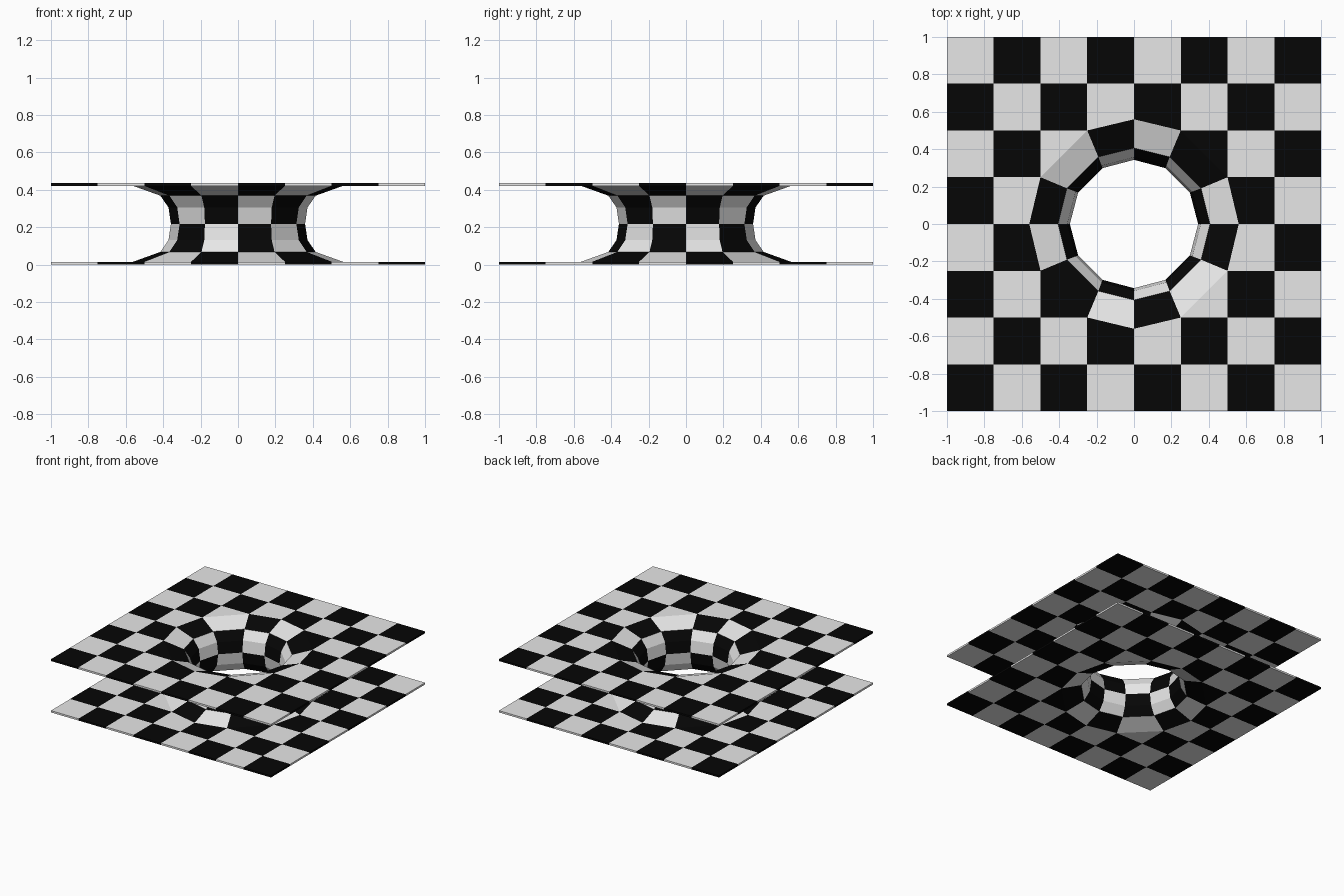
import bpy, bmesh, math

if "Cube" in bpy.data.objects:
    bpy.data.objects.remove(bpy.data.objects["Cube"])

HEIGHT, THICK, CELL = 0.437, 0.015, 0.25


def material(name, value):
    m = bpy.data.materials.new(name)
    m.diffuse_color = (value, value, value, 1)
    m.use_nodes = True
    m.node_tree.nodes["Principled BSDF"].inputs["Base Color"].default_value = m.diffuse_color
    return m


bm = bmesh.new()
# grid points (in cells from the centre) that form the rim of the round hole
RIM = [(2, 0), (2, 1), (1, 2), (0, 2), (-1, 2), (-2, 1),
       (-2, 0), (-2, -1), (-1, -2), (0, -2), (1, -2), (2, -1)]


def sheet(z, flip):
    """8 x 8 checkered sheet with a twelve-sided hole; returns the hole rim."""
    grid = {}
    for i in range(-4, 5):
        for j in range(-4, 5):
            if max(abs(i), abs(j)) < 2:
                continue
            # push the rim midpoints outward to round the hole
            s = 1.12 if (i, j) in RIM and i * j == 0 else 1.0
            grid[i, j] = bm.verts.new((i * CELL * s, j * CELL * s, z))
    for i in range(-4, 4):
        for j in range(-4, 4):
            # cells at the hole's corners become triangles
            corners = [(i, j), (i + 1, j), (i + 1, j + 1), (i, j + 1)]
            vs = [grid[c] for c in corners if c in grid]
            in_hole = -2 <= i < 2 and -2 <= j < 2
            if in_hole and not (i in (-2, 1) and j in (-2, 1)):
                continue
            f = bm.faces.new(vs)
            f.material_index = (i + j + flip) % 2
    return [grid[p] for p in RIM]


def ring(r, z, lean):
    """Twelve-sided ring of the throat, lean = angle of the side corners."""
    out = []
    for q in range(4):
        for a in (0, 90 - lean, lean):
            t = math.radians(q * 90 + a)
            out.append(bm.verts.new((r * math.cos(t), r * math.sin(t), z)))
    return out


# two sheets joined by the throat
top_rim = sheet(HEIGHT, 0)
bottom_rim = sheet(0, 1)
upper = [(0.406, 0.382, 62), (0.357, 0.312, 61)]
rings = [top_rim] + [ring(*u) for u in upper] + [ring(0.343, HEIGHT / 2, 60.5)]
rings += [ring(r, HEIGHT - z, a) for r, z, a in reversed(upper)] + [bottom_rim]
checker_row = [0, 1, 1, 2, 2, 3]
for n, row in enumerate(checker_row):
    a, b = rings[n], rings[n + 1]
    for k in range(12):
        m = (k + 1) % 12
        f = bm.faces.new((a[k], a[m], b[m], b[k]))
        f.material_index = 1 - (k + row) % 2

# face the skin outward (top sheet looks up)
bmesh.ops.recalc_face_normals(bm, faces=bm.faces[:])
bm.normal_update()
if max(bm.faces, key=lambda f: f.calc_center_median().z).normal.z < 0:
    bmesh.ops.reverse_faces(bm, faces=bm.faces[:])
# index 1 is the light square, 0 the dark one
mesh = bpy.data.meshes.new("bridged_sheets")
bm.to_mesh(mesh)
bm.free()
mesh.materials.append(material("black squares", 0.0018))
mesh.materials.append(material("light grey squares", 0.8))
obj = bpy.data.objects.new("bridged_sheets", mesh)
bpy.context.collection.objects.link(obj)

# material thickness, growing to the inside of the gap
solid = obj.modifiers.new("thickness", 'SOLIDIFY')
solid.thickness = THICK
solid.offset = -1
solid.use_even_offset = True
